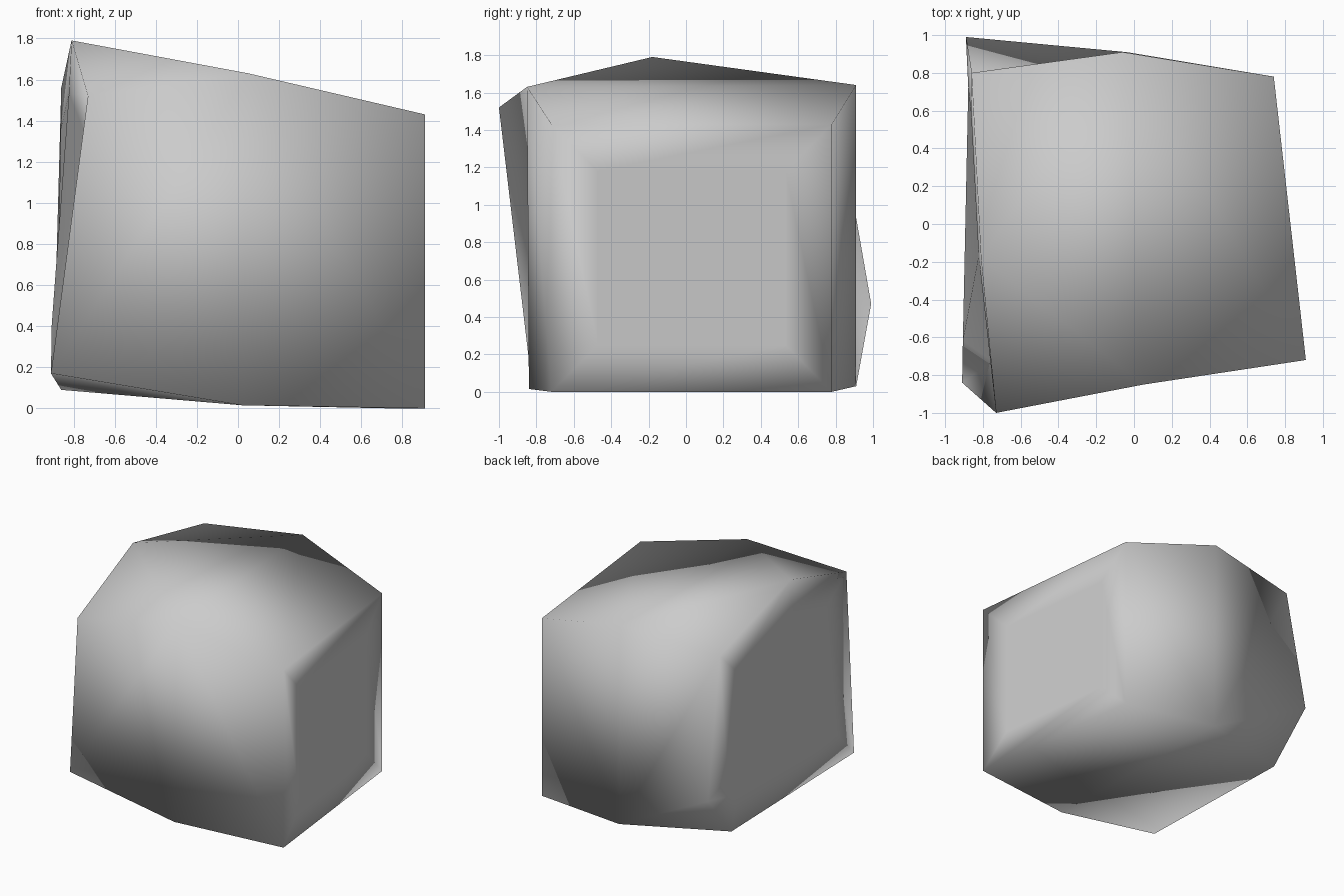
import bpy, bmesh

cube = bpy.data.objects.get("Cube")
if cube:
    bpy.data.objects.remove(cube, do_unlink=True)

# Stone colour
stone = bpy.data.materials.new("stone_grey")
stone.use_nodes = True
grey = (0.6, 0.6, 0.6, 1)
stone.diffuse_color = grey
stone.node_tree.nodes["Principled BSDF"].inputs["Base Color"].default_value = grey

bm = bmesh.new()


def ring(points):
    return [bm.verts.new(p) for p in points]


# Square cap, middle section and irregular six-sided cap
near = ring([(0.91, -0.72, 1.43), (0.74, 0.78, 1.43), (0.74, 0.78, 0), (0.91, -0.72, 0)])
middle = ring([(0.05, -0.85, 1.63), (-0.06, 0.91, 1.64), (-0.04, 0.91, 0.03), (0.02, -0.84, 0.015)])
far = ring([(-0.73, -1, 1.52), (-0.81, -0.18, 1.79), (-0.86, 0.80, 1.56),
            (-0.89, 0.99, 0.47), (-0.86, 0.65, 0.09), (-0.91, -0.84, 0.17)])
caps = [bm.faces.new(near), bm.faces.new(far)]

# Four walls from the square cap to the middle
for i in range(4):
    j = (i + 1) % 4
    bm.faces.new((near[i], near[j], middle[j], middle[i]))

# Walls from the middle to the six-sided cap
front_top, ridge, back_top, back_mid, back_low, front_low = far
m_ft, m_bt, m_bl, m_fl = middle
for corners in ((front_top, ridge, m_ft), (ridge, m_bt, m_ft),
                (ridge, back_top, m_bt), (back_top, back_mid, m_bl, m_bt),
                (back_mid, back_low, m_bl), (back_low, front_low, m_fl, m_bl),
                (front_low, front_top, m_ft, m_fl)):
    bm.faces.new(corners)

bmesh.ops.recalc_face_normals(bm, faces=bm.faces[:])
# Inner panels keep the centres of both caps flat
bmesh.ops.inset_individual(bm, faces=caps, thickness=0.25, use_even_offset=True)
for face in bm.faces:
    face.smooth = True

mesh = bpy.data.meshes.new("boulder")
bm.to_mesh(mesh)
bm.free()
mesh.materials.append(stone)
boulder = bpy.data.objects.new("boulder", mesh)
bpy.context.collection.objects.link(boulder)
